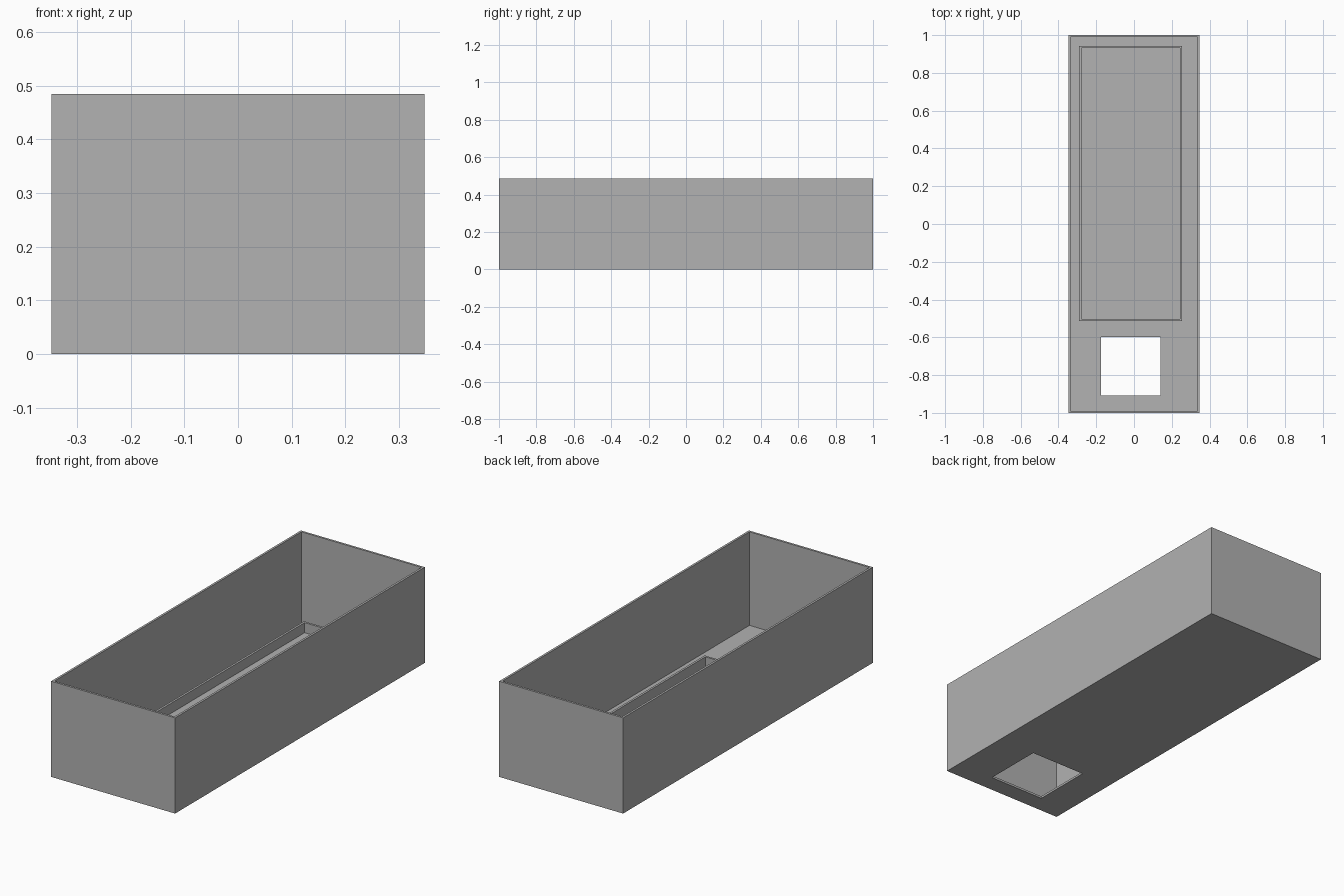
import bpy
import bmesh

if "Cube" in bpy.data.objects:
    bpy.data.objects.remove(bpy.data.objects["Cube"], do_unlink=True)

WALL = 0.011
HEIGHT = 0.485
RIM_TOP = 0.062

grey = bpy.data.materials.new("plain grey")
grey.use_nodes = True
colour = (0.445, 0.445, 0.445, 1)
grey.diffuse_color = colour
grey.node_tree.nodes["Principled BSDF"].inputs["Base Color"].default_value = colour


def inset(rect, d):
    x0, x1, y0, y1 = rect
    return (x0 + d, x1 - d, y0 + d, y1 - d)


def rect_shell(name, section):
    """Bridge a closed series of (rectangle, height) loops into a solid."""
    bm = bmesh.new()
    loops = []
    for (x0, x1, y0, y1), z in section:
        corners = ((x0, y0), (x1, y0), (x1, y1), (x0, y1))
        loops.append([bm.verts.new((x, y, z)) for x, y in corners])
    for i, a in enumerate(loops):
        b = loops[(i + 1) % len(loops)]
        for k in range(4):
            n = (k + 1) % 4
            bm.faces.new((a[k], a[n], b[n], b[k]))
    bmesh.ops.recalc_face_normals(bm, faces=bm.faces)
    mesh = bpy.data.meshes.new(name)
    bm.to_mesh(mesh)
    bm.free()
    mesh.materials.append(grey)
    obj = bpy.data.objects.new(name, mesh)
    bpy.context.collection.objects.link(obj)
    return obj


# Open box with thin walls and a square hole through the floor
outer = (-0.3475, 0.3475, -1, 1)
inner = inset(outer, WALL)
hole = (-0.174, 0.139, -0.909, -0.597)
rect_shell("open_box", [(hole, 0), (outer, 0), (outer, HEIGHT),
                        (inner, HEIGHT), (inner, WALL), (hole, WALL)])

# Low rectangular rim standing on the floor
rim = (-0.29, 0.255, -0.514, 0.943)
rim_inner = inset(rim, WALL)
rect_shell("floor_rim", [(rim, WALL), (rim, RIM_TOP),
                         (rim_inner, RIM_TOP), (rim_inner, WALL)])
